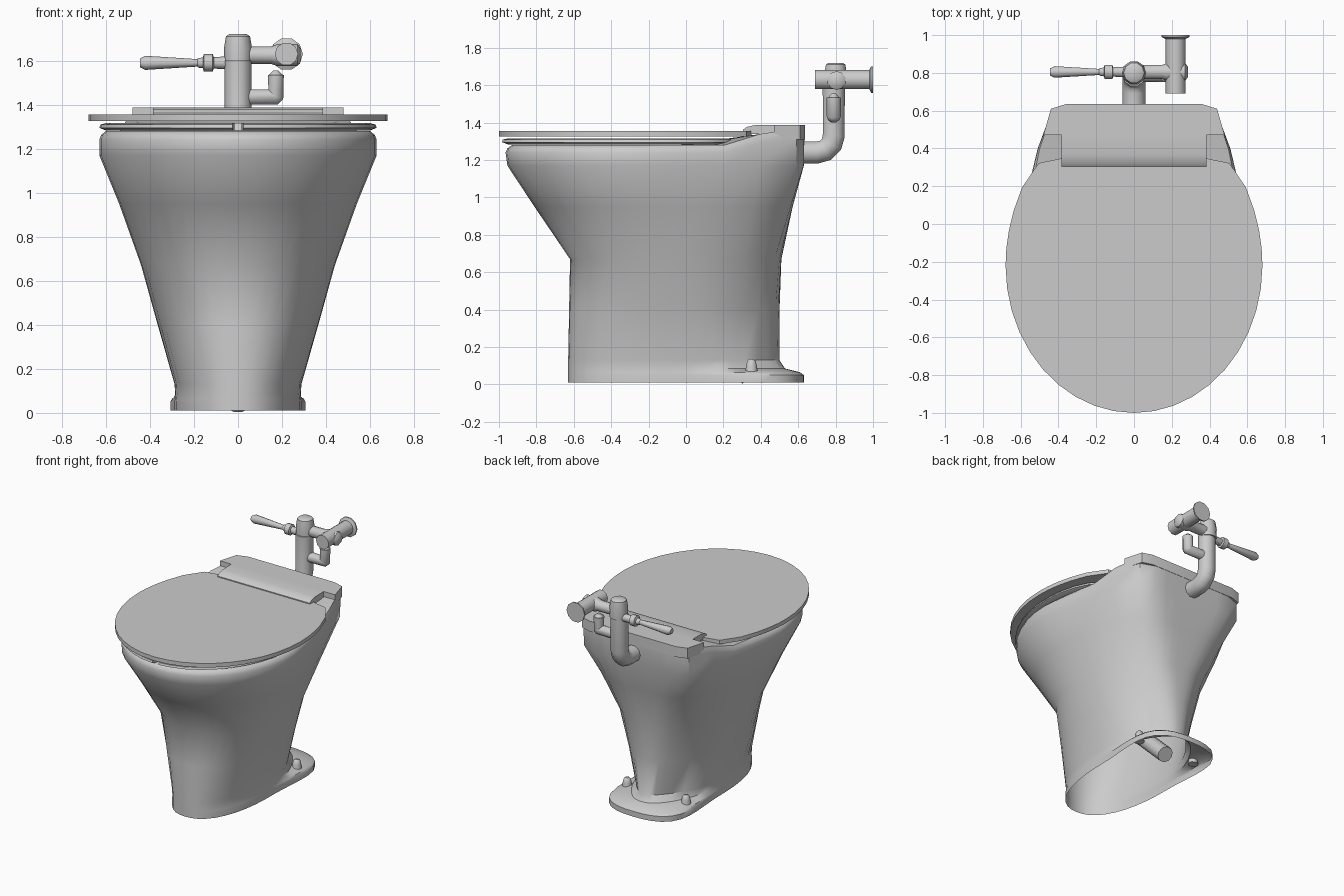
import bpy, bmesh, math
from mathutils import Vector

if "Cube" in bpy.data.objects:
    bpy.data.objects.remove(bpy.data.objects["Cube"])

N = 40


def finish(name, bm, angle=40):
    bmesh.ops.recalc_face_normals(bm, faces=bm.faces)
    me = bpy.data.meshes.new(name)
    bm.to_mesh(me)
    bm.free()
    ob = bpy.data.objects.new(name, me)
    bpy.context.collection.objects.link(ob)
    smooth(ob, angle)
    return ob


def smooth(ob, angle=40):
    bpy.ops.object.select_all(action='DESELECT')
    ob.select_set(True)
    bpy.context.view_layer.objects.active = ob
    bpy.ops.object.shade_smooth_by_angle(angle=math.radians(angle))


def egg(z, yf, yb, w, ym, wb, n, nf=2.0, gap=0.0, power=2.0, lift=0.0):
    """Egg outline: rounded front yf, squarish back yb tapering from w to wb."""
    pts = []
    count = N + 1 if gap else N
    for i in range(count):
        a = -math.pi / 2 + gap + (2 * math.pi - 2 * gap) * i / N
        c, s = math.cos(a), math.sin(a)
        e = nf if s < 0 else n
        r = (abs(c) ** e + abs(s) ** e) ** (-1 / e)
        x, t = w * c * r, s * r
        if t < 0:
            y = ym + t * (ym - yf)
        else:
            y = ym + t * (yb - ym)
            x *= 1 - (1 - wb / w) * t ** power
        pts.append((x, y, z + lift * min(1, max(0, (y - .31) / .13))))
    return pts


def loft(name, rings, wrap=True, closed=False, caps=(True, True), angle=40):
    bm = bmesh.new()
    vs = [[bm.verts.new(p) for p in r] for r in rings]
    k, m = len(vs), len(vs[0])
    for j in range(k if closed else k - 1):
        a, b = vs[j], vs[(j + 1) % k]
        for i in range(m if wrap else m - 1):
            q = (i + 1) % m
            bm.faces.new((a[i], a[q], b[q], b[i]))
    if closed:
        bm.faces.new([v[0] for v in vs])
        bm.faces.new([v[-1] for v in vs])
    else:
        if caps[0]:
            bm.faces.new(vs[0])
        if caps[1]:
            bm.faces.new(vs[-1])
    return finish(name, bm, angle)


def lathe(name, origin, axis, profile, seg=10):
    """Rings of (distance along axis, radius) round an axis."""
    q = Vector((0, 0, 1)).rotation_difference(Vector(axis))
    o = Vector(origin)
    rings = [[o + q @ Vector((r * math.cos(2 * math.pi * i / seg),
                              r * math.sin(2 * math.pi * i / seg), t))
              for i in range(seg)] for t, r in profile]
    return loft(name, rings)


def pipe(name, pts, r):
    cu = bpy.data.curves.new(name, 'CURVE')
    cu.dimensions = '3D'
    cu.bevel_depth, cu.bevel_resolution, cu.use_fill_caps = r, 3, True
    sp = cu.splines.new('POLY')
    sp.points.add(len(pts) - 1)
    for p, c in zip(sp.points, pts):
        p.co = (*c, 1)
    ob = bpy.data.objects.new(name, cu)
    bpy.context.collection.objects.link(ob)
    bpy.ops.object.select_all(action='DESELECT')
    ob.select_set(True)
    bpy.context.view_layer.objects.active = ob
    bpy.ops.object.convert(target='MESH')
    smooth(bpy.context.object, 45)


def prism(name, half, z0, z1):
    """Extrude a mirrored half outline between two heights."""
    pts = half + [(-x, y) for x, y in reversed(half)]
    return loft(name, [[(x, y, z) for x, y in pts] for z in (z0, z1)], angle=30)


# Pedestal, rim and basin: one thin shell, open underneath
levels = [
    (.01, -.63, .63, .29, 0, .46, 2.5, 2.3),
    (.05, -.63, .63, .29, 0, .46, 2.5, 2.3),
    (.065, -.63, .61, .288, 0, .43, 2.5, 2.3),
    (.085, -.63, .53, .286, 0, .18, 2.6, 2.3),
    (.13, -.63, .50, .288, 0, .13, 2.6, 2.3),
    (.40, -.625, .50, .365, -.05, .20, 3, 2.2),
    (.67, -.62, .51, .44, -.10, .26, 4, 2.1),
    (.95, -.81, .57, .54, -.17, .36, 7, 2),
]
rim = [(1.17, -.955, .63, .63, 0), (1.24, -.965, .633, .63, .08),
       (1.262, -.955, .633, .622, .085), (1.28, -.93, .63, .60, .09)]
basin = [
    (1.28, -.72, .22, .40, -.25, .38, 2),
    (1.15, -.70, .20, .38, -.25, .37, 2),
    (.80, -.55, .15, .28, -.22, .27, 2),
    (.55, -.35, .05, .15, -.15, .15, 2),
]
rings = [egg(*l) for l in levels]
rings += [egg(z, f, b, w, -.23, .45, 14, power=1.3, lift=up)
          for z, f, b, w, up in rim]
loft("bowl", rings + [egg(*l) for l in basin], caps=(False, True))

# Open-front seat
seat = [(1.283, -.95, .27, .60, .48), (1.295, -.985, .30, .63, .50),
        (1.31, -.98, .30, .625, .50), (1.316, -.95, .28, .60, .48),
        (1.316, -.72, .14, .40, .34), (1.283, -.70, .12, .38, .32)]
loft("seat", [egg(z, f, b, w, -.22, wb, 5, gap=.04) for z, f, b, w, wb in seat],
     wrap=False, closed=True)

# Lid
loft("lid", [egg(z, -1, .35, .68, -.22, .515, 14) for z in (1.325, 1.355)])

# Rear deck, and hinge cover with a rounded front edge
prism("rear_deck", [(.48, .47), (.44, .61), (.36, .635)], 1.31, 1.388)
hinge = [(.305, 1.34), (.305, 1.362), (.325, 1.377), (.37, 1.387),
         (.47, 1.388), (.47, 1.34)]
loft("hinge_cover", [[(x, y, z) for y, z in hinge] for x in (-.385, .385)])

# Bolt caps on the foot
for side, sx in (("left", -1), ("right", 1)):
    lathe("bolt_cap_" + side, (sx * .245, .35, .05), (0, 0, 1),
          [(0, .037), (.05, .03), (.075, .024), (.085, .012)])

# Drain under the basin
pipe("drain_pipe", [(0, .34, .043), (0, .08, .30), (0, -.15, .56)], .058)

# Supply elbow and valve body
elbow = [(0, .60, 1.24), (0, .70, 1.24)]
elbow += [(0, .70 + .09 * math.sin(a), 1.33 - .09 * math.cos(a))
          for a in (math.pi / 6, math.pi / 3, math.pi / 2)]
pipe("supply_elbow", elbow + [(0, .79, 1.60)], .062)
lathe("valve_body", (0, .80, 1.58), (0, 0, 1),
      [(0, .062), (.075, .064), (.13, .055), (.14, .04)])

# Side bypass stub and upper arm
pipe("bypass_stub", [(0, .79, 1.435), (.168, .79, 1.435), (.172, .79, 1.439),
                     (.172, .79, 1.535)], .038)
lathe("bypass_tip", (.172, .79, 1.53), (0, 0, 1), [(0, .036), (.025, .012)])
lathe("upper_arm", (.03, .805, 1.625), (1, 0, 0),
      [(0, .04), (.12, .04), (.15, .05), (.24, .05), (.255, .03)])

# Wall pipe with end flange
lathe("wall_pipe", (.22, .69, 1.63), (0, 1, 0),
      [(0, .053), (.29, .053), (.30, .075), (.31, .075)])

# Flush handle
lathe("flush_handle", (-.04, .805, 1.59), (-1, 0, 0),
      [(0, .03), (.07, .026), (.075, .04), (.115, .04), (.12, .024), (.14, .022),
       (.145, .017), (.38, .032), (.405, .02)])
